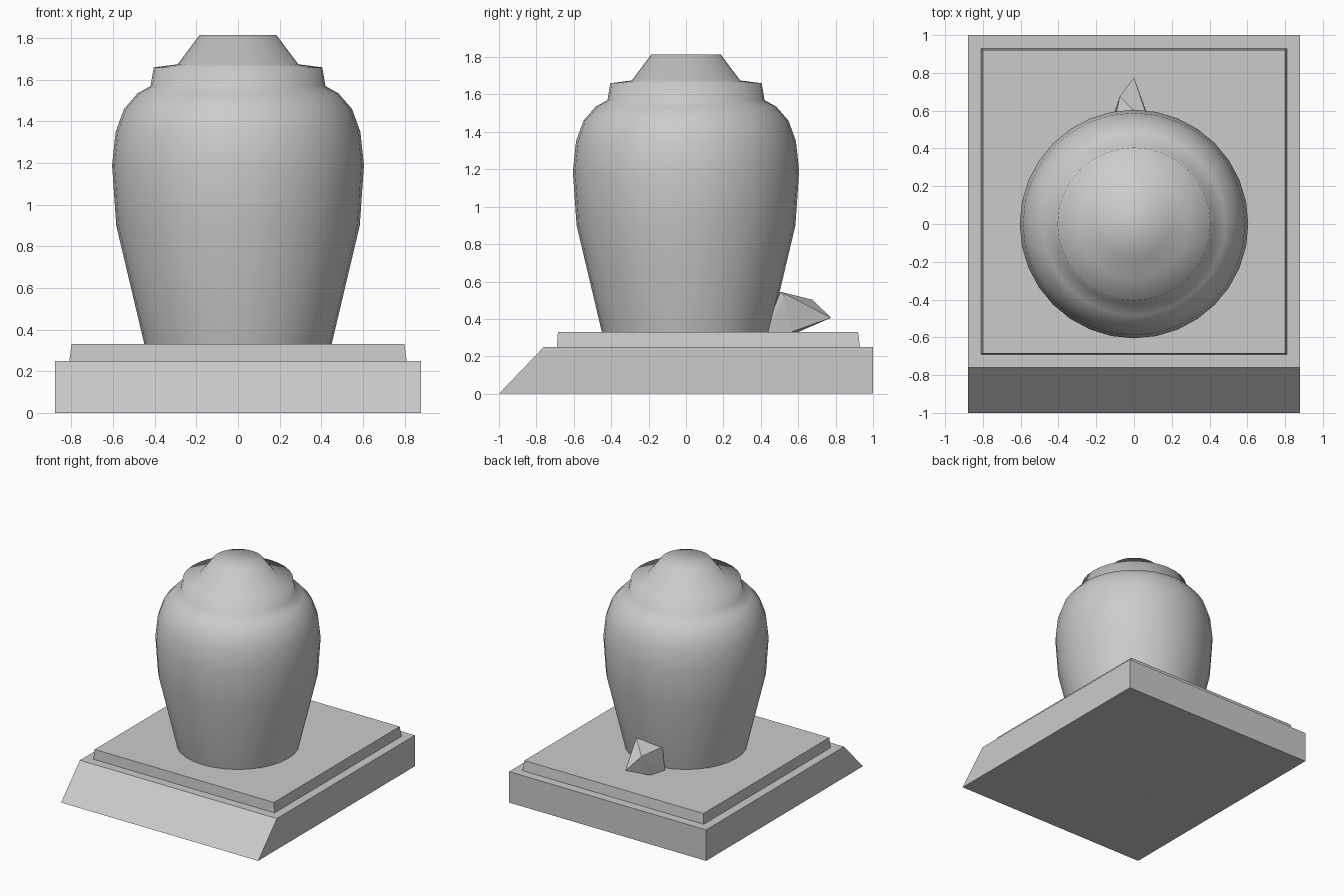
import bpy, bmesh, math

if "Cube" in bpy.data.objects:
    bpy.data.objects.remove(bpy.data.objects["Cube"])


def finish(name, bm, smooth=False):
    bmesh.ops.recalc_face_normals(bm, faces=bm.faces[:])
    for f in bm.faces:
        f.smooth = smooth
    me = bpy.data.meshes.new(name)
    bm.to_mesh(me)
    bm.free()
    ob = bpy.data.objects.new(name, me)
    bpy.context.collection.objects.link(ob)
    return ob


def hull(name, points):
    bm = bmesh.new()
    for p in points:
        bm.verts.new(p)
    res = bmesh.ops.convex_hull(bm, input=bm.verts[:])
    junk = {e for e in res["geom_interior"] if isinstance(e, bmesh.types.BMVert)}
    bmesh.ops.delete(bm, geom=list(junk), context='VERTS')
    bmesh.ops.dissolve_limit(bm, angle_limit=0.01, verts=bm.verts[:], edges=bm.edges[:])
    return finish(name, bm)


def slab(name, lower, upper):
    # each level: half width, front y, back y, z
    return hull(name, [(s * w, y, z) for w, y0, y1, z in (lower, upper)
                       for s in (-1, 1) for y in (y0, y1)])


def lathe(name, profile, sides=32):
    bm = bmesh.new()
    rings = [[bm.verts.new((r * math.cos(2 * math.pi * i / sides),
                            r * math.sin(2 * math.pi * i / sides), z))
              for i in range(sides)] for r, z in profile]
    for a, b in zip(rings, rings[1:]):
        for i in range(sides):
            j = (i + 1) % sides
            bm.faces.new((a[i], a[j], b[j], b[i]))
    bm.faces.new(rings[0][::-1])
    bm.faces.new(rings[-1])
    return finish(name, bm, smooth=True)


# Base block with sloping front, and the low step on it
slab("base", (0.88, -1, 1, 0), (0.88, -0.76, 1, 0.25))
slab("step", (0.81, -0.69, 0.93, 0.25), (0.80, -0.685, 0.92, 0.33))

# Jar with rim and domed lid, its foot running down through the base
lathe("jar", [(0.365, 0), (0.45, 0.33), (0.585, 0.9), (0.605, 1.19),
              (0.588, 1.35), (0.548, 1.46), (0.483, 1.535), (0.42, 1.57),
              (0.405, 1.66), (0.29, 1.675), (0.185, 1.815)])

# Faceted shard sticking out behind the jar
hull("shard", [(0, 0.775, 0.406), (0.09, 0.505, 0.545), (-0.075, 0.676, 0.503),
               (-0.10, 0.60, 0.33), (0.07, 0.564, 0.33), (0.09, 0.527, 0.519),
               (-0.12, 0.47, 0.516), (-0.14, 0.47, 0.33), (0.10, 0.42, 0.33)])
